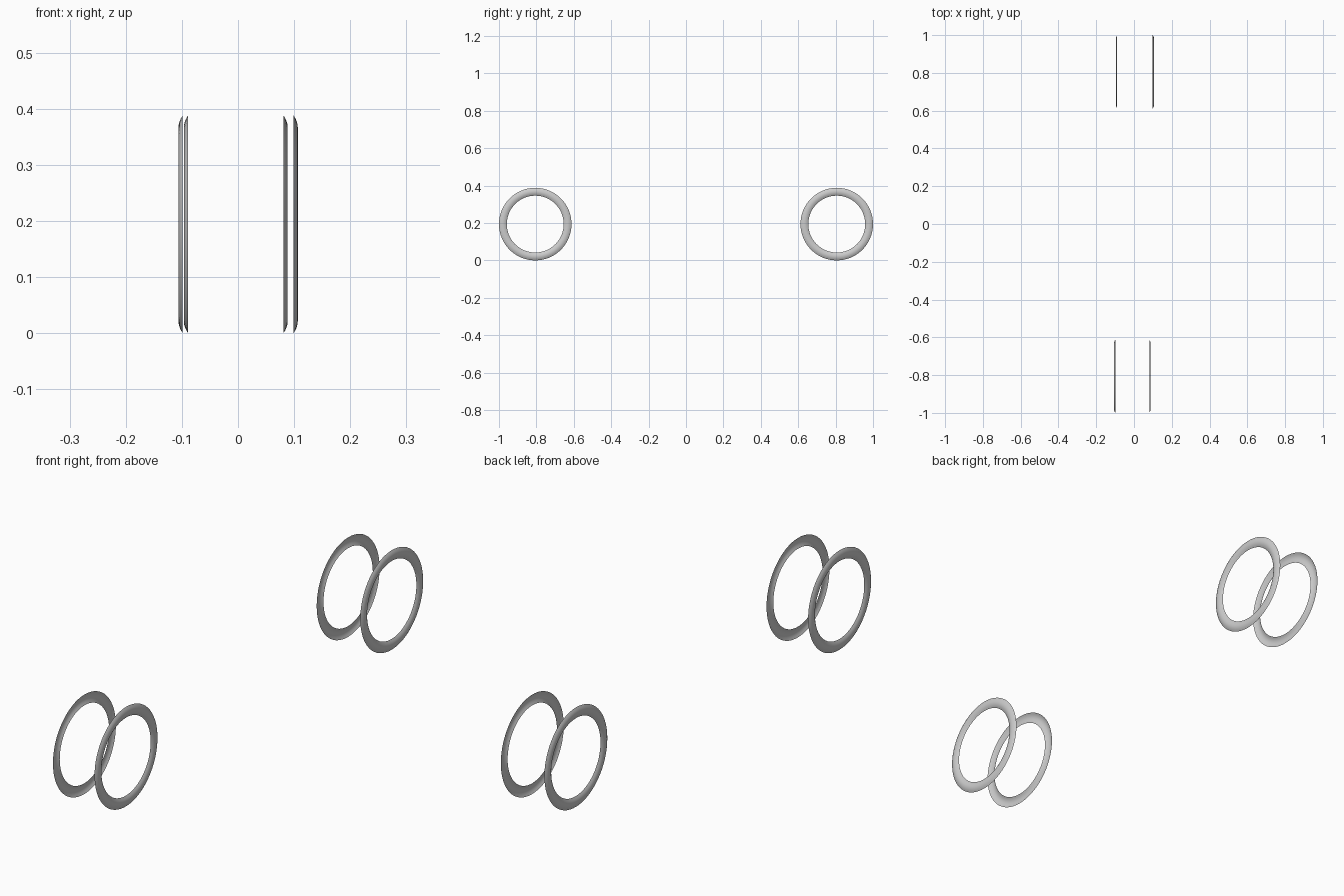
import bpy, bmesh, math

if "Cube" in bpy.data.objects:
    bpy.data.objects.remove(bpy.data.objects["Cube"])

R_IN, R_OUT, BULGE = 0.152, 0.194, 0.0075
WHEEL_Y, SEGMENTS, STEPS = 0.806, 64, 8


def wall_ring(name, x, y, side):
    """Thin open band, bulging outwards along side * X."""
    bm = bmesh.new()
    prev, edges = None, []
    for i in range(STEPS + 1):
        t = i / STEPS
        r = R_IN + (R_OUT - R_IN) * t
        bulge = BULGE * (1 - (2 * t - 1) ** 2)
        v = bm.verts.new((side * bulge, r, 0))
        if prev:
            edges.append(bm.edges.new((prev, v)))
        prev = v
    bmesh.ops.spin(bm, geom=list(bm.verts) + edges, cent=(0, 0, 0), axis=(1, 0, 0),
                   angle=math.tau, steps=SEGMENTS, use_duplicate=False)
    bmesh.ops.remove_doubles(bm, verts=bm.verts, dist=1e-5)
    # Faces point outwards from the car
    bm.normal_update()
    flip = [f for f in bm.faces if f.normal.x * side < 0]
    bmesh.ops.reverse_faces(bm, faces=flip)
    for f in bm.faces:
        f.smooth = True
    mesh = bpy.data.meshes.new(name)
    bm.to_mesh(mesh)
    bm.free()
    obj = bpy.data.objects.new(name, mesh)
    obj.location = (x, y, R_OUT)
    bpy.context.collection.objects.link(obj)


# Tyre sidewall bands; x is the flat rim of each band
wall_ring("front_left_sidewall", -0.0985, -WHEEL_Y, -1)
wall_ring("front_right_sidewall", 0.081, -WHEEL_Y, 1)
wall_ring("back_left_sidewall", -0.089, WHEEL_Y, -1)
wall_ring("back_right_sidewall", 0.099, WHEEL_Y, 1)
